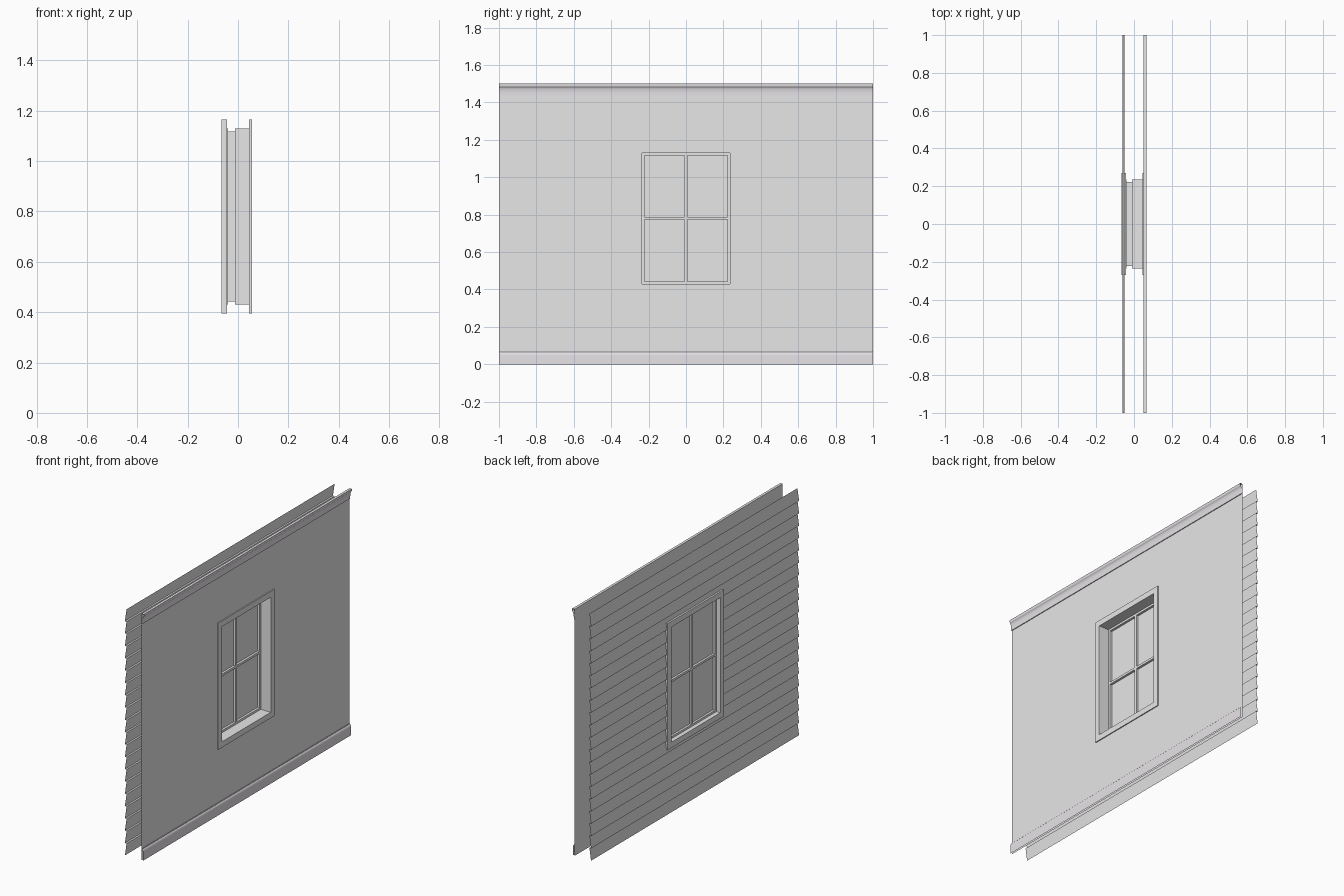
import bpy, bmesh
from math import radians, sin, cos, pi

cube = bpy.data.objects.get("Cube")
if cube:
    bpy.data.objects.remove(cube, do_unlink=True)

HALF_Y, HALF_Z, MID_Z = 0.235, 0.35, 0.78   # window opening
HEIGHT, LAPS = 1.5, 20


def material(name, rgb):
    m = bpy.data.materials.new(name)
    m.use_nodes = True
    m.diffuse_color = (*rgb, 1)
    m.node_tree.nodes["Principled BSDF"].inputs["Base Color"].default_value = (*rgb, 1)
    return m


PLAIN = material("plain_grey", (0.8, 0.8, 0.8))
MOULDING = material("moulding_grey", (0.8, 0.77, 0.8))


def finish(name, bm, mat, smooth=False):
    me = bpy.data.meshes.new(name)
    bm.to_mesh(me)
    bm.free()
    ob = bpy.data.objects.new(name, me)
    bpy.context.collection.objects.link(ob)
    me.materials.append(mat)
    if smooth:
        bpy.ops.object.select_all(action="DESELECT")
        ob.select_set(True)
        bpy.context.view_layer.objects.active = ob
        bpy.ops.object.shade_smooth_by_angle(angle=radians(35))
    return ob


def cut_opening(bm):
    """Slice along the window opening and remove the faces inside it."""
    planes = [((0, s * HALF_Y, 0), (0, 1, 0)) for s in (-1, 1)]
    planes += [((0, 0, MID_Z + s * HALF_Z), (0, 0, 1)) for s in (-1, 1)]
    for co, no in planes:
        bmesh.ops.bisect_plane(bm, geom=bm.verts[:] + bm.edges[:] + bm.faces[:],
                               plane_co=co, plane_no=no)
    inside = []
    for f in bm.faces:
        c = f.calc_center_median()
        if abs(c.y) < HALF_Y and abs(c.z - MID_Z) < HALF_Z:
            inside.append(f)
    bmesh.ops.delete(bm, geom=inside, context="FACES")


def run_along_wall(name, profile, mat, opening=False, smooth=False):
    """Sweep an (x, z) profile along the full wall length."""
    bm = bmesh.new()
    rows = [[bm.verts.new((x, y, z)) for y in (-1, 1)] for x, z in profile]
    for a, b in zip(rows, rows[1:]):
        bm.faces.new((a[0], a[1], b[1], b[0]))
    if opening:
        cut_opening(bm)
    return finish(name, bm, mat, smooth)


def run_around_window(name, profile, closed=False):
    """Sweep an (x, offset) profile around the window opening, mitred."""
    bm = bmesh.new()
    corners = [(1, 1), (-1, 1), (-1, -1), (1, -1)]
    rings = [[bm.verts.new((x, sy * (HALF_Y + o), MID_Z + sz * (HALF_Z + o)))
              for sy, sz in corners] for x, o in profile]
    following = rings[1:] + (rings[:1] if closed else [])
    for a, b in zip(rings, following):
        for k in range(4):
            n = (k + 1) % 4
            bm.faces.new((a[k], a[n], b[n], b[k]))
    return finish(name, bm, PLAIN)


def box(name, lo, hi):
    bm = bmesh.new()
    bmesh.ops.create_cube(bm, size=1)
    for v in bm.verts:
        v.co = [(l + h) / 2 + c * (h - l) for l, h, c in zip(lo, hi, v.co)]
    return finish(name, bm, PLAIN)


# Lapped outside siding, listed from the top down so it faces outwards
siding = []
for i in reversed(range(LAPS)):
    siding += [(-0.05, (i + 1) * HEIGHT / LAPS), (-0.061, i * HEIGHT / LAPS)]
run_along_wall("outside_siding", siding, PLAIN, opening=True)

# Inside wall sheet
run_along_wall("inside_wall", [(0.05, 0), (0.05, HEIGHT)], PLAIN, opening=True)

# Skirting with a curved top edge
curve = [(0.053 + 0.008 * cos(t * pi / 10), 0.046 + 0.02 * sin(t * pi / 10))
         for t in range(6)]
run_along_wall("baseboard", [(0.061, 0)] + curve + [(0.053, 0.07), (0.05, 0.07)],
               MOULDING, smooth=True)

# Crown moulding with a cove between two fillets
cove = [(0.064 - 0.009 * cos(t * pi / 10), 1.447 + 0.036 * sin(t * pi / 10))
        for t in range(6)]
run_along_wall("crown_moulding",
               [(0.05, 1.438), (0.055, 1.438)] + cove +
               [(0.066, 1.487), (0.066, HEIGHT), (0.05, HEIGHT)],
               MOULDING, smooth=True)

# Window trim on both sides of the wall
for name, x0, x1 in (("outside_trim", -0.066, -0.043), ("inside_trim", 0.044, 0.056)):
    run_around_window(name, [(x0, 0.035), (x1, 0.035), (x1, 0), (x0, 0)], closed=True)

# Jamb lining stepping in to the sash
SASH = -0.013
run_around_window("jamb_and_sash", [(0.044, 0), (-0.011, 0), (-0.011, SASH),
                                    (-0.04, SASH), (-0.04, 0), (-0.043, 0)])

# Pane and glazing bars
wy, wz = HALF_Y + SASH, HALF_Z + SASH
box("window_pane", (-0.027, -wy, MID_Z - wz), (-0.025, wy, MID_Z + wz))
box("upright_bar", (-0.04, -0.007, MID_Z - wz), (-0.011, 0.007, MID_Z + wz))
box("cross_bar", (-0.04, -wy, MID_Z - 0.007), (-0.011, wy, MID_Z + 0.007))
